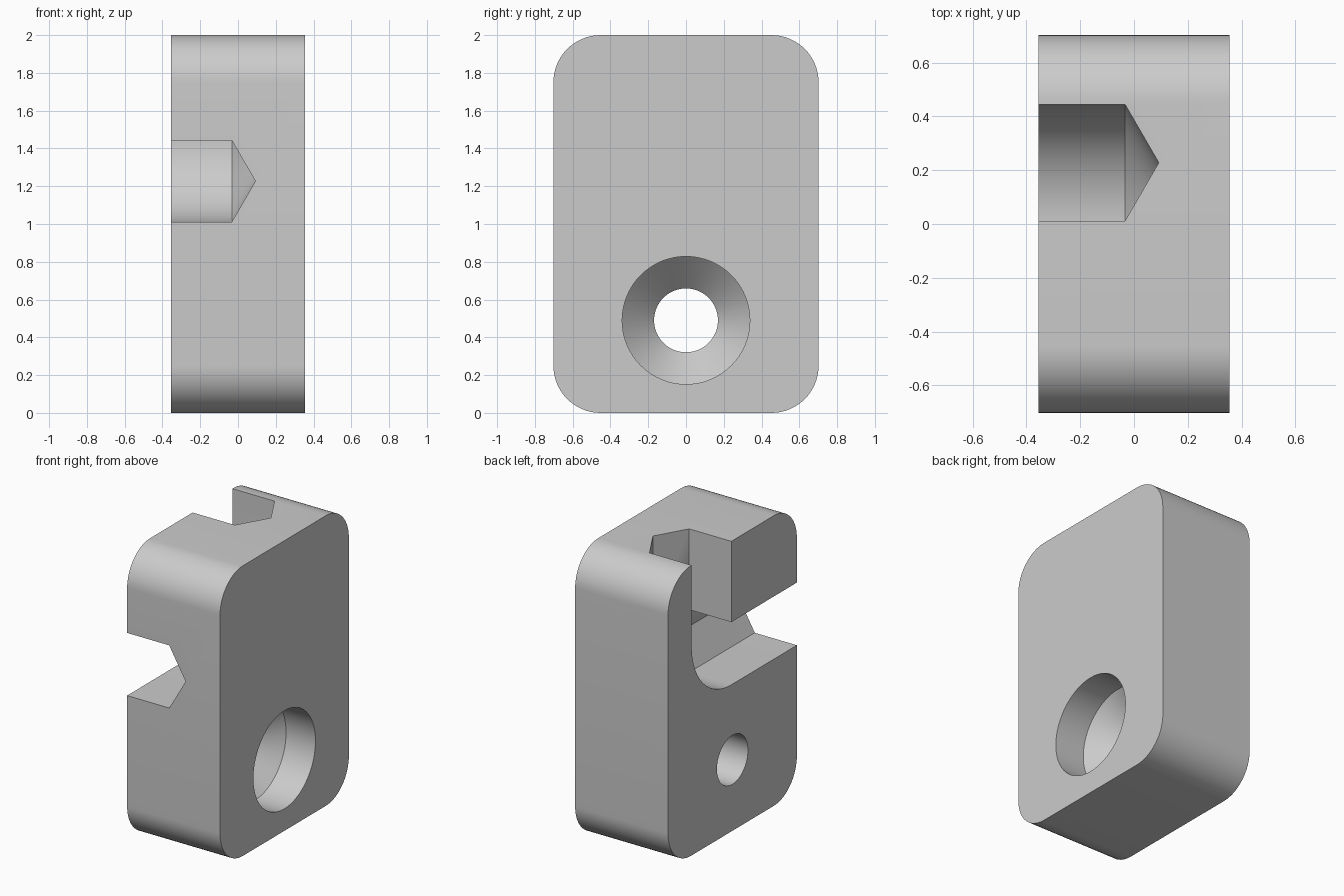
import bpy, bmesh
from math import cos, sin, pi, radians

if "Cube" in bpy.data.objects:
    bpy.data.objects.remove(bpy.data.objects["Cube"], do_unlink=True)

HALF_X, HALF_Y, HEIGHT, FILLET = 0.354, 0.702, 2.0, 0.25

grey = bpy.data.materials.new("plain grey")
grey.use_nodes = True
grey.diffuse_color = (0.6, 0.6, 0.6, 1)
grey.node_tree.nodes["Principled BSDF"].inputs["Base Color"].default_value = (0.6, 0.6, 0.6, 1)


def loft(name, sections, cap=True):
    """Join equal-length point rings into one closed solid."""
    bm = bmesh.new()
    rings = [[bm.verts.new(p) for p in ring] for ring in sections]
    n = len(rings[0])
    for a, b in zip(rings, rings[1:]):
        for i in range(n):
            j = (i + 1) % n
            bm.faces.new((a[i], a[j], b[j], b[i]))
    bm.faces.new(rings[0])
    bm.faces.new(rings[-1])
    bmesh.ops.remove_doubles(bm, verts=bm.verts, dist=1e-5)
    bmesh.ops.recalc_face_normals(bm, faces=bm.faces)
    mesh = bpy.data.meshes.new(name)
    bm.to_mesh(mesh)
    bm.free()
    mesh.materials.append(grey)
    obj = bpy.data.objects.new(name, mesh)
    bpy.context.collection.objects.link(obj)
    return obj


# Block with rounded corners, extruded along x
outline = []
for k, (sy, sz) in enumerate([(1, 1), (-1, 1), (-1, -1), (1, -1)]):
    for i in range(17):
        a = (k + i / 16) * pi / 2
        outline.append((sy * (HALF_Y - FILLET) + FILLET * cos(a),
                        HEIGHT / 2 + sz * (HEIGHT / 2 - FILLET) + FILLET * sin(a)))
block = loft("block", [[(x, y, z) for y, z in outline] for x in (-HALF_X, HALF_X)])

# Stepped mounting hole: counterbore, countersink, through bore
hole_profile = [(0.5, 0.338), (0.13, 0.338), (-0.04, 0.169), (-0.5, 0.169)]
hole = loft("mounting_hole_cutter", [
    [(x, r * cos(i * pi / 32), 0.49 + r * sin(i * pi / 32)) for i in range(64)]
    for x, r in hole_profile])

# Pointed slot entering at the front and bending up to the top
CY, CZ, WIDTH = 0.012, 1.443, 0.432
slot_profile = [(0, -0.5), (0, -0.033), (WIDTH / 2, 0.092), (WIDTH, -0.033), (WIDTH, -0.5)]
slot_rings = [[(x, -1, CZ - r) for r, x in slot_profile]]
for i in range(25):
    a = i / 24 * pi / 2
    slot_rings.append([(x, CY + r * sin(a), CZ - r * cos(a)) for r, x in slot_profile])
slot_rings.append([(x, CY + r, 2.3) for r, x in slot_profile])
slot = loft("slot_cutter", slot_rings)

# Cut both features out of the block
bpy.ops.object.select_all(action='DESELECT')
bpy.context.view_layer.objects.active = block
block.select_set(True)
for cutter in (hole, slot):
    cutter.hide_render = True
    mod = block.modifiers.new(cutter.name, 'BOOLEAN')
    mod.operation = 'DIFFERENCE'
    mod.solver = 'EXACT'
    mod.object = cutter
    bpy.ops.object.modifier_apply(modifier=mod.name)
    bpy.data.objects.remove(cutter, do_unlink=True)

bpy.ops.object.shade_smooth_by_angle(angle=radians(20))
